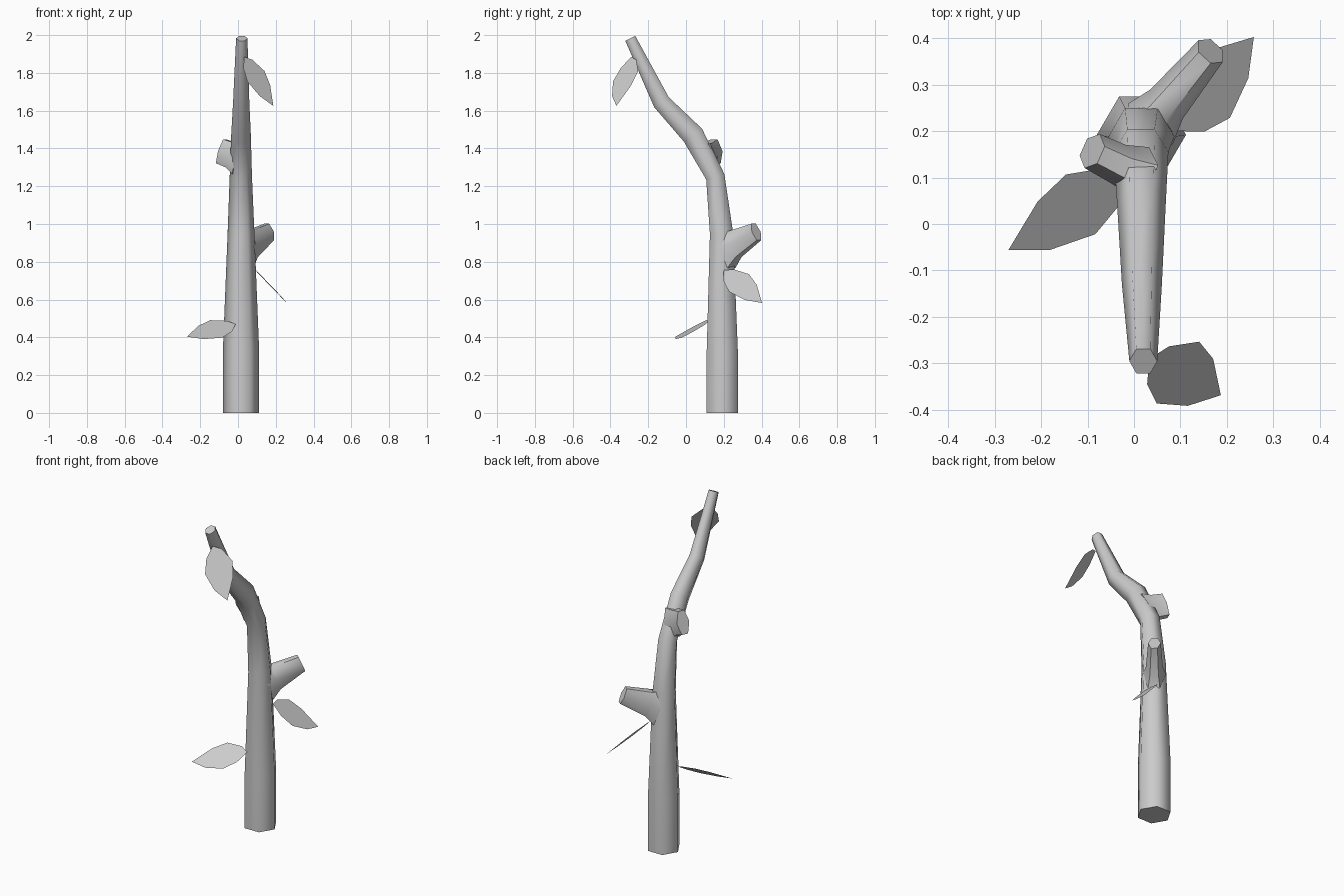
import bpy, bmesh, math
from mathutils import Vector

if "Cube" in bpy.data.objects:
    bpy.data.objects.remove(bpy.data.objects["Cube"])

SIDES = 6


def finish(name, bm, smooth=True):
    mesh = bpy.data.meshes.new(name)
    bm.to_mesh(mesh)
    bm.free()
    obj = bpy.data.objects.new(name, mesh)
    bpy.context.collection.objects.link(obj)
    if smooth:
        bpy.ops.object.select_all(action='DESELECT')
        obj.select_set(True)
        bpy.context.view_layer.objects.active = obj
        bpy.ops.object.shade_smooth_by_angle(angle=math.radians(65))
    return obj


def tube(name, path, side):
    """Six-sided tapered tube; path rows are x, y, z, radius across, radius along."""
    side = Vector(side).normalized()
    pts = [Vector(p[:3]) for p in path]
    dirs = [(b - a).normalized() for a, b in zip(pts, pts[1:])]
    bm = bmesh.new()
    rings = []
    for i, p in enumerate(path):
        tangent = dirs[max(i - 1, 0)] + dirs[min(i, len(dirs) - 1)]
        up = tangent.cross(side).normalized()
        ring = []
        for k in range(SIDES):
            a = math.tau * k / SIDES
            ring.append(bm.verts.new(pts[i] + side * p[3] * math.cos(a) + up * p[4] * math.sin(a)))
        rings.append(ring)
    for r0, r1 in zip(rings, rings[1:]):
        for k in range(SIDES):
            n = (k + 1) % SIDES
            bm.faces.new((r0[k], r0[n], r1[n], r1[k]))
    bm.faces.new(rings[0][::-1])
    bm.faces.new(rings[-1])
    bmesh.ops.recalc_face_normals(bm, faces=bm.faces)
    return finish(name, bm)


# Leaf outline: distance along the stem axis, distance across
LEAF = [(0, 0), (.060, -.053), (.140, -.082), (.240, -.055),
        (.312, 0), (.193, .065), (.106, .085), (.027, .045)]


def leaf(name, base, tip, across):
    base = Vector(base)
    u = (Vector(tip) - base).normalized()
    v = Vector(across)
    v = (v - u * v.dot(u)).normalized()
    bm = bmesh.new()
    bm.faces.new([bm.verts.new(base + u * a + v * b) for a, b in LEAF])
    finish(name, bm, smooth=False)


# Bent, tapering trunk
tube("trunk", [
    (.016, .192, 0, .096, .095),
    (.016, .192, .33, .096, .095),
    (.016, .188, .95, .071, .071),
    (.015, .155, 1.25, .059, .058),
    (.016, .037, 1.47, .052, .068),
    (.017, -.130, 1.645, .043, .054),
    (.020, -.295, 1.983, .030, .034)], (1, 0, 0))

# Cut-off branch stubs, flared where they leave the trunk
tube("back_branch", [
    (.035, .215, .875, .065, .13),
    (.070, .258, .893, .047, .085),
    (.165, .372, .958, .035, .055)], (.74, -.67, 0))
tube("left_branch", [
    (.010, .115, 1.345, .055, .10),
    (-.035, .130, 1.365, .044, .08),
    (-.090, .157, 1.385, .040, .077)], (.4, .9, 0))

# Leaves
leaf("lower_leaf", (-.012, .105, .470), (-.265, -.053, .405), (-.049, .060, .046))
leaf("middle_leaf", (.095, .200, .755), (.260, .405, .580), (-.028, .046, .027))
leaf("top_leaf", (.033, -.290, 1.885), (.190, -.370, 1.620), (.052, .060, .013))
